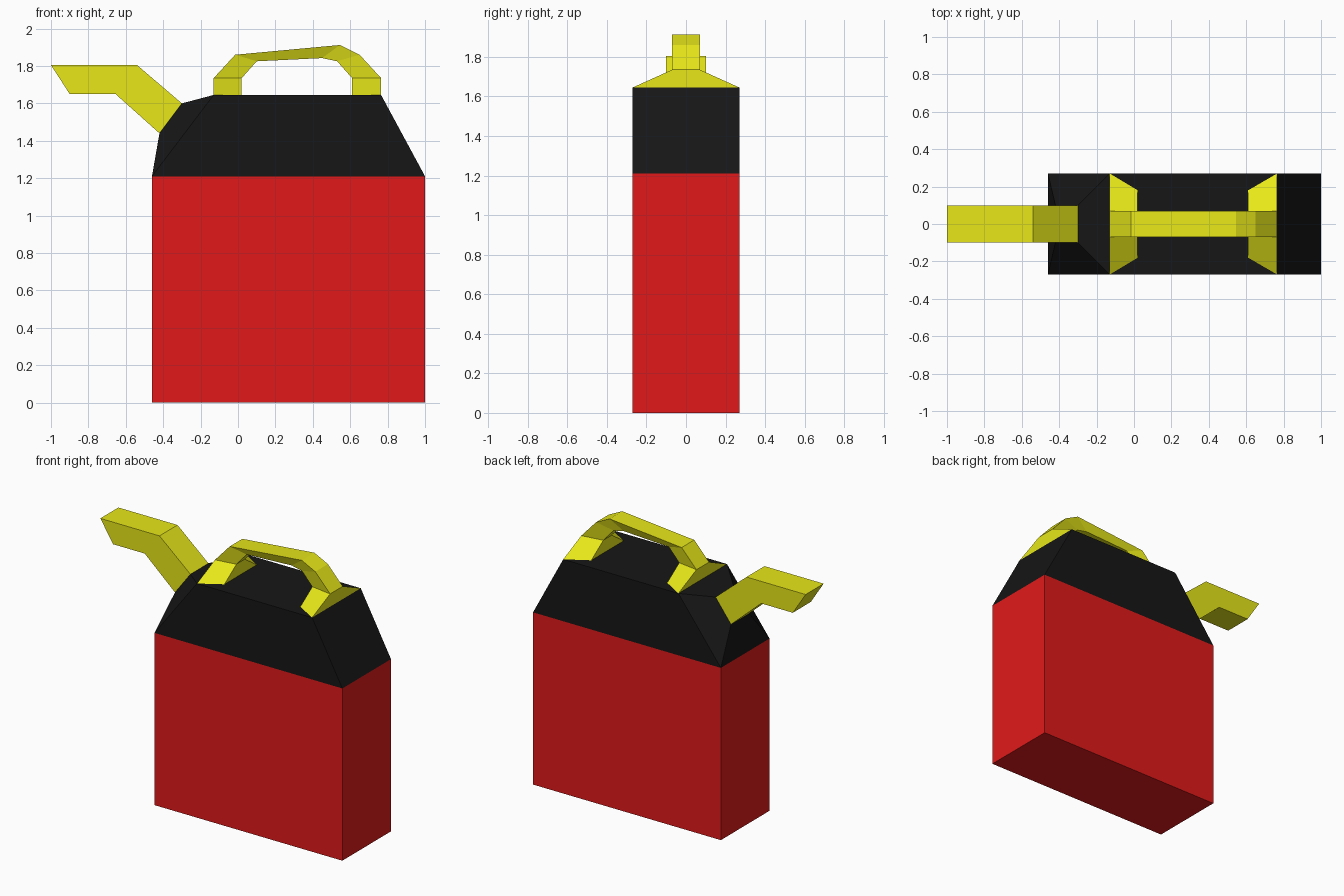
import bpy, bmesh

if "Cube" in bpy.data.objects:
    bpy.data.objects.remove(bpy.data.objects["Cube"])


def finish(name, bm, color):
    bmesh.ops.recalc_face_normals(bm, faces=bm.faces[:])
    me = bpy.data.meshes.new(name)
    bm.to_mesh(me)
    bm.free()
    mat = bpy.data.materials.new(name + "_paint")
    mat.diffuse_color = color
    mat.use_nodes = True
    mat.node_tree.nodes["Principled BSDF"].inputs["Base Color"].default_value = mat.diffuse_color
    me.materials.append(mat)
    ob = bpy.data.objects.new(name, me)
    bpy.context.collection.objects.link(ob)
    return ob


def loft(name, stations, color, cap_end=False):
    """Each station: outer (x, z, half width), inner (x, z, half width)."""
    bm = bmesh.new()
    rings = []
    for (xo, zo, wo), (xi, zi, wi) in stations:
        rings.append([bm.verts.new(p) for p in
                      ((xo, -wo, zo), (xo, wo, zo), (xi, wi, zi), (xi, -wi, zi))])
    for a, b in zip(rings, rings[1:]):
        for i in range(4):
            j = (i + 1) % 4
            bm.faces.new((a[i], a[j], b[j], b[i]))
    if cap_end:
        bm.faces.new(rings[-1])
    return finish(name, bm, color)


RED = (0.75, 0.01, 0.01, 1)
BLACK = (0.008, 0.008, 0.008, 1)
YELLOW = (0.8, 0.8, 0.01, 1)
W, L, R, SHOULDER, TOP = 0.27, -0.46, 1.0, 1.21, 1.645

# red tank, open where the black shoulder continues it
loft("tank", [((L, SHOULDER, W), (R, SHOULDER, W)),
              ((L, 0, W), (R, 0, W))], RED, cap_end=True)

# black shoulder: hull tapering to the narrow spout seat
bm = bmesh.new()
for x, z, w in ((L, SHOULDER, W), (-0.42, 1.44, 0.1), (-0.30, 1.60, 0.1),
                (-0.13, TOP, W), (0.765, TOP, W), (R, SHOULDER, W)):
    for s in (-1, 1):
        bm.verts.new((x, s * w, z))
bmesh.ops.convex_hull(bm, input=bm.verts[:])
bottom = [f for f in bm.faces if all(abs(v.co.z - SHOULDER) < 1e-4 for v in f.verts)]
bmesh.ops.delete(bm, geom=bottom, context='FACES_ONLY')
finish("shoulder", bm, BLACK)

# bent spout
loft("spout", [((-0.30, 1.60, 0.1), (-0.42, 1.44, 0.1)),
               ((-0.54, 1.805, 0.1), (-0.655, 1.65, 0.1)),
               ((-1.0, 1.805, 0.1), (-0.90, 1.65, 0.1))], YELLOW, cap_end=True)

# handle with flared feet, narrower on its inner side
A, B = 0.07, 0.047
loft("handle", [((-0.13, TOP, W), (0.02, TOP, 0.18)),
                ((-0.13, 1.735, A), (0.02, 1.735, B)),
                ((-0.015, 1.86, A), (0.10, 1.825, B)),
                ((0.545, 1.912, A), (0.45, 1.842, B)),
                ((0.65, 1.86, A), (0.53, 1.825, B)),
                ((0.765, 1.735, A), (0.61, 1.735, B)),
                ((0.765, TOP, W), (0.61, TOP, 0.18))], YELLOW)
